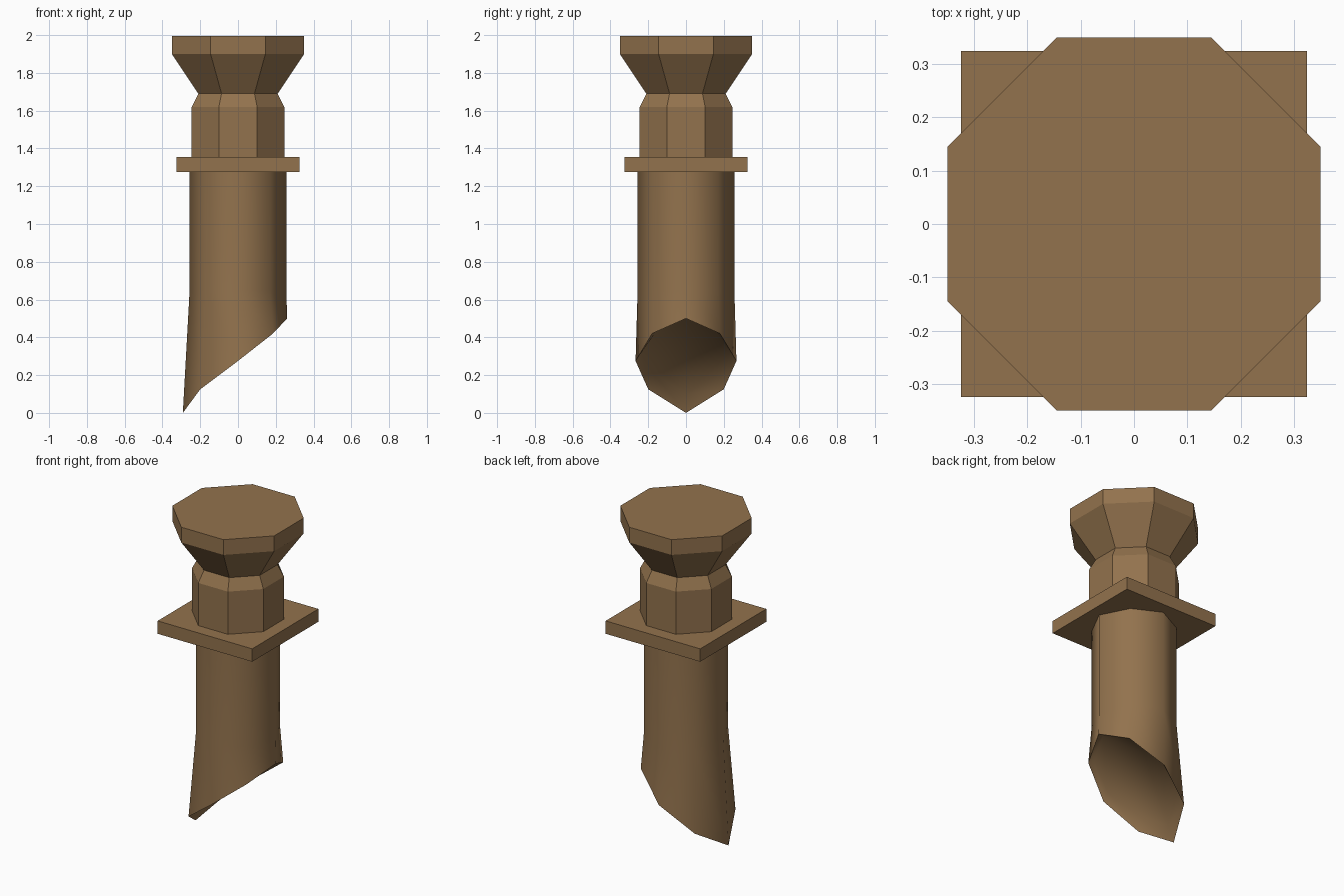
import bpy, bmesh, math

if "Cube" in bpy.data.objects:
    bpy.data.objects.remove(bpy.data.objects["Cube"])

wood = bpy.data.materials.new("brown_wood")
wood.diffuse_color = (0.29, 0.17, 0.075, 1)
wood.use_nodes = True
wood.node_tree.nodes["Principled BSDF"].inputs["Base Color"].default_value = wood.diffuse_color


def stack_rings(name, rings):
    """Skin a list of closed rings (top to bottom) and cap both ends."""
    bm = bmesh.new()
    loops = [[bm.verts.new(p) for p in ring] for ring in rings]
    for a, b in zip(loops, loops[1:]):
        for i in range(len(a)):
            j = (i + 1) % len(a)
            bm.faces.new((a[i], b[i], b[j], a[j]))
    bm.faces.new(loops[0])
    bm.faces.new(loops[-1][::-1])
    bmesh.ops.recalc_face_normals(bm, faces=bm.faces)
    mesh = bpy.data.meshes.new(name)
    bm.to_mesh(mesh)
    bm.free()
    mesh.materials.append(wood)
    obj = bpy.data.objects.new(name, mesh)
    bpy.context.collection.objects.link(obj)
    return obj


def flat_ring(half_width, z, sides=8):
    """Regular ring with flat sides facing the axes."""
    r = half_width / math.cos(math.pi / sides)
    angles = [math.tau * (i + 0.5) / sides for i in range(sides)]
    return [(r * math.cos(a), r * math.sin(a), z) for a in angles]


# Flared octagonal head and collar
stack_rings("head", [flat_ring(w, z) for w, z in
            [(0.35, 1.995), (0.35, 1.9), (0.21, 1.69), (0.245, 1.62), (0.245, 1.35)]])

# Square plate under the collar
stack_rings("plate", [flat_ring(0.325, z, 4) for z in (1.355, 1.275)])


# Smooth shaft, octagonal with corners on the axes
def shaft_ring(z):
    pts = []
    for i in range(8):
        a, r = math.tau * i / 8, 0.24 if i % 2 else 0.256
        pts.append((r * math.cos(a), r * math.sin(a), z))
    return pts


# Slanted cut end: half outline, mirrored in y
half = [(0.26, 0, 0.5), (0.185, 0.18, 0.42), (0, 0.267, 0.275),
        (-0.2, 0.2, 0.125), (-0.292, 0, 0)]
cut = half + [(x, -y, z) for x, y, z in half[3:0:-1]]
# Hollowed rim, deepest at the pointed tip
inner = [(x * 0.87, y * 0.87, z + 0.1 * (0.26 - x) / 0.55) for x, y, z in cut]

shaft = stack_rings("shaft", [shaft_ring(1.3), shaft_ring(0.65), cut, inner])
bpy.context.view_layer.objects.active = shaft
shaft.select_set(True)
bpy.ops.object.shade_smooth_by_angle(angle=math.radians(60))
